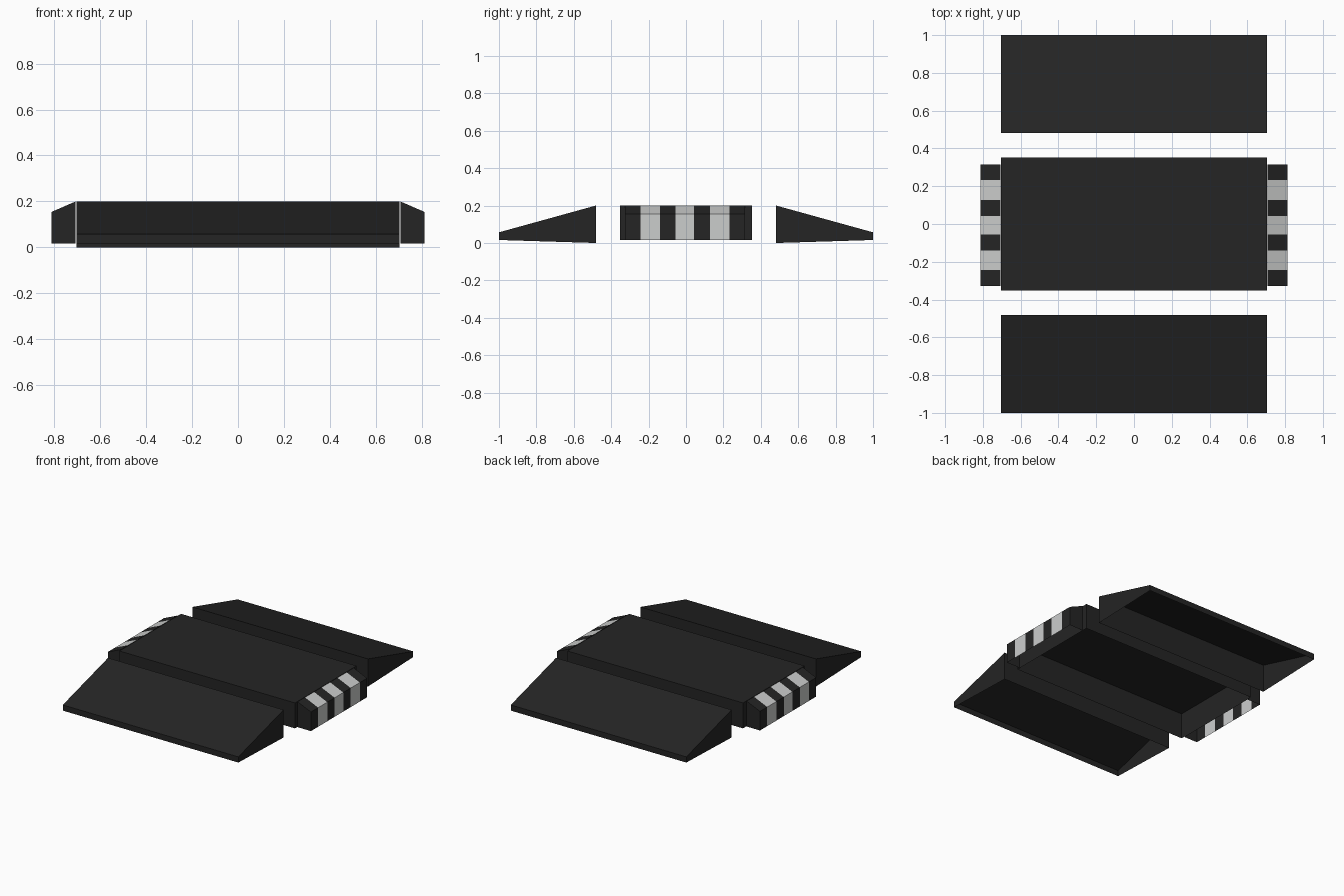
import bpy, bmesh
from mathutils import Vector

if "Cube" in bpy.data.objects:
    bpy.data.objects.remove(bpy.data.objects["Cube"])


def material(name, r, g, b):
    m = bpy.data.materials.new(name)
    m.diffuse_color = (r, g, b, 1)
    m.use_nodes = True
    m.node_tree.nodes["Principled BSDF"].inputs["Base Color"].default_value = m.diffuse_color
    return m


BLACK = material("black rubber", 0.0180, 0.0180, 0.0180)
WHITE = material("pale grey stripe", 0.60, 0.61, 0.605)


def shell(name, profile, extrude, cuts=(), stripe_rule=None):
    """Extrude a closed profile into a prism, slice it along y, drop the underside."""
    bm = bmesh.new()
    base = bm.faces.new([bm.verts.new(p) for p in profile])
    out = bmesh.ops.extrude_face_region(bm, geom=[base], use_keep_orig=True)
    verts = [g for g in out["geom"] if isinstance(g, bmesh.types.BMVert)]
    bmesh.ops.translate(bm, vec=Vector(extrude), verts=verts)
    bmesh.ops.recalc_face_normals(bm, faces=bm.faces[:])
    for y in cuts:
        bmesh.ops.bisect_plane(bm, geom=bm.verts[:] + bm.edges[:] + bm.faces[:],
                               plane_co=(0, y, 0), plane_no=(0, 1, 0))
    bm.normal_update()
    under = [f for f in bm.faces if f.normal.z < -0.5]
    bmesh.ops.delete(bm, geom=under, context='FACES')
    if stripe_rule:
        for f in bm.faces:
            f.material_index = int(stripe_rule(f))
    me = bpy.data.meshes.new(name)
    bm.to_mesh(me)
    bm.free()
    me.materials.append(BLACK)
    me.materials.append(WHITE)
    ob = bpy.data.objects.new(name, me)
    bpy.context.collection.objects.link(ob)
    return ob


# Middle platform, open underneath
shell("platform",
      [(-0.703, -0.352, 0.016), (-0.703, 0.352, 0.016),
       (-0.703, 0.352, 0.2), (-0.703, -0.352, 0.2)], (1.406, 0, 0))

# Approach ramps at front and back, open underneath
for side, name in ((-1, "front_ramp"), (1, "back_ramp")):
    shell(name,
          [(-0.703, side * 0.482, 0.0), (-0.703, side * 1.0, 0.016),
           (-0.703, side * 1.0, 0.057), (-0.703, side * 0.482, 0.2)], (1.406, 0, 0))

# Striped end caps: every second slice of the outward faces is pale
CUTS = (-0.244, -0.14, -0.056, 0.043, 0.128, 0.232)
for side, name in ((-1, "left_end_cap"), (1, "right_end_cap")):
    def striped(f, side=side):
        y = f.calc_center_median().y
        passed = sum(y > c for c in CUTS)
        return passed % 2 == 1 and f.normal.x * side > 0.2
    shell(name,
          [(side * 0.707, -0.327, 0.016), (side * 0.813, -0.327, 0.016),
           (side * 0.813, -0.327, 0.154), (side * 0.707, -0.327, 0.2)],
          (0, 0.642, 0), CUTS, striped)
